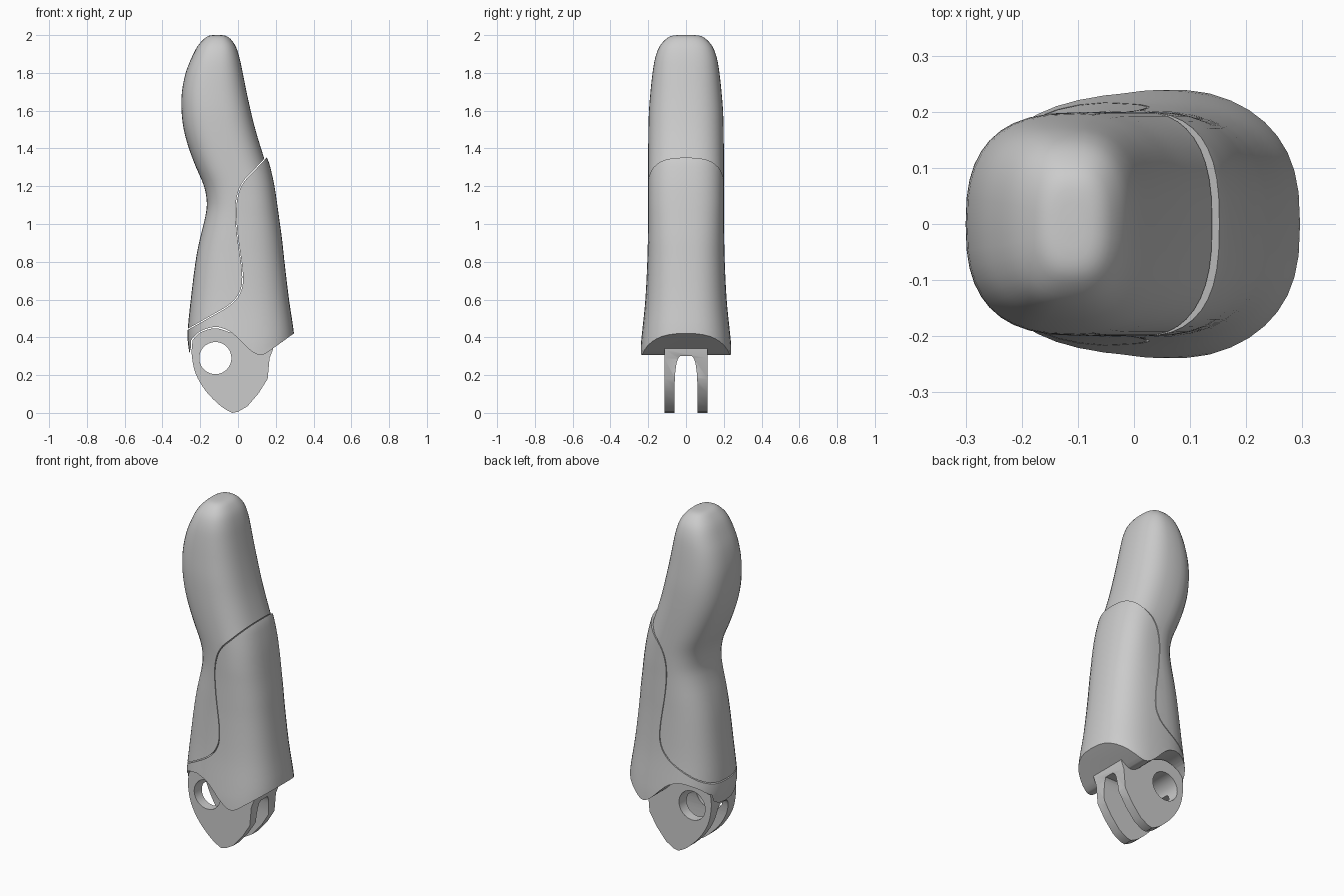
import bpy, bmesh, math
from mathutils import Vector

if "Cube" in bpy.data.objects:
    bpy.data.objects.remove(bpy.data.objects["Cube"])


def spline(pts, n=4):
    """Catmull-Rom curve through points of any dimension."""
    out = []
    for i in range(len(pts) - 1):
        p0, p1, p2, p3 = pts[max(i - 1, 0)], pts[i], pts[i + 1], pts[min(i + 2, len(pts) - 1)]
        for k in range(n):
            t = k / n
            out.append(tuple(0.5 * (2 * b + (c - a) * t + (2 * a - 5 * b + 4 * c - d) * t * t
                                    + (3 * b - a - 3 * c + d) * t ** 3)
                             for a, b, c, d in zip(p0, p1, p2, p3)))
    return out + [tuple(pts[-1])]


def finish(name, bm):
    bmesh.ops.recalc_face_normals(bm, faces=bm.faces)
    me = bpy.data.meshes.new(name)
    bm.to_mesh(me)
    bm.free()
    ob = bpy.data.objects.new(name, me)
    bpy.context.collection.objects.link(ob)
    return ob


def prism(name, pts, half, axis='y'):
    """Extrude a side profile symmetrically along y (or along x)."""
    bm = bmesh.new()
    place = (lambda u, z, s: (u, s, z)) if axis == 'y' else (lambda u, z, s: (s, u, z))
    a = [bm.verts.new(place(u, z, -half)) for u, z in pts]
    b = [bm.verts.new(place(u, z, half)) for u, z in pts]
    bm.faces.new(a)
    bm.faces.new(b)
    for i in range(len(pts)):
        j = (i + 1) % len(pts)
        bm.faces.new((a[i], a[j], b[j], b[i]))
    return finish(name, bm)


def loft(name, rows, sides=40, power=2.6):
    """Stack rounded-square rings: rows of (z, left x, right x, half width y)."""
    bm = bmesh.new()
    rings = []
    for z, l, r, w in spline(rows, 3):
        ring = []
        for i in range(sides):
            a = 2 * math.pi * i / sides
            c, s = math.cos(a), math.sin(a)
            x = (l + r) / 2 + (r - l) / 2 * math.copysign(abs(c) ** (2 / power), c)
            ring.append(bm.verts.new((x, w * math.copysign(abs(s) ** (2 / power), s), z)))
        rings.append(ring)
    for a, b in zip(rings, rings[1:]):
        for i in range(sides):
            j = (i + 1) % sides
            bm.faces.new((a[i], a[j], b[j], b[i]))
    bm.faces.new(rings[0])
    bm.faces.new(rings[-1])
    return finish(name, bm)


def cut(ob, tool, op):
    m = ob.modifiers.new(op, 'BOOLEAN')
    m.operation, m.object, m.solver = op, tool, 'EXACT'
    bpy.context.view_layer.objects.active = ob
    bpy.ops.object.modifier_apply(modifier=m.name)
    bpy.data.objects.remove(tool)


def shade(ob, deg=30):
    bpy.ops.object.select_all(action='DESELECT')
    ob.select_set(True)
    bpy.context.view_layer.objects.active = ob
    bpy.ops.object.shade_smooth_by_angle(angle=math.radians(deg))


# Shared S-shaped seam between the soft pad and the outer shell (x, z)
seam = spline([(0.4, 1.62), (0.16, 1.36), (0.09, 1.285), (0.03, 1.22), (0.0, 1.15), (-0.01, 1.06),
               (0.0, 0.93), (0.025, 0.75), (0.018, 0.65), (-0.035, 0.575), (-0.15, 0.505),
               (-0.265, 0.44), (-0.5, 0.31)])

# Fingertip pad
low = [(0.28, -0.25, 0.30, 0.243), (0.36, -0.264, 0.299, 0.239), (0.44, -0.266, 0.294, 0.231),
       (0.6, -0.25, 0.27, 0.215), (0.8, -0.225, 0.246, 0.205), (0.92, -0.202, 0.233, 0.202),
       (1.03, -0.175, 0.218, 0.2), (1.11, -0.165, 0.207, 0.2), (1.2, -0.18, 0.193, 0.2)]
pad = loft("fingertip_pad", low + [
    (1.3, -0.222, 0.155, 0.2), (1.4, -0.26, 0.122, 0.2), (1.5, -0.287, 0.092, 0.199),
    (1.6, -0.299, 0.067, 0.196), (1.7, -0.297, 0.045, 0.188), (1.8, -0.277, 0.025, 0.177),
    (1.88, -0.246, 0.008, 0.163), (1.94, -0.215, -0.012, 0.14), (1.98, -0.18, -0.04, 0.105),
    (1.996, -0.155, -0.065, 0.075), (2.0, -0.13, -0.09, 0.04)])
gap = 0.004
cut(pad, prism("pad_region", [(x - gap, z + gap) for x, z in seam] + [(-0.5, 2.2), (0.4, 2.2)], 0.5),
    'INTERSECT')
shade(pad)

# Outer shell wrapping the back, with a wavy lower edge
shell = loft("back_shell", low + [(1.28, -0.215, 0.176, 0.201), (1.34, -0.24, 0.158, 0.201),
                                  (1.4, -0.26, 0.125, 0.2)])
edge = spline([(-0.249, 0.385), (-0.2, 0.432), (-0.12, 0.455), (-0.05, 0.435), (0.0, 0.395),
               (0.05, 0.345), (0.09, 0.315), (0.125, 0.307), (0.155, 0.32)])
cut(shell, prism("shell_region", seam + [(-0.5, 0.30), (-0.26, 0.30), (-0.25, 0.345)] + edge
                 + [(0.295, 0.42), (0.45, 0.535)], 0.5), 'INTERSECT')
shade(shell)

# Hinge tongue: pointed profile, split into two lugs with a pin hole
left = spline([(-0.03, 0.0), (-0.09, 0.035), (-0.17, 0.115), (-0.225, 0.21), (-0.245, 0.31), (-0.24, 0.385)])
top = spline([(-0.24, 0.385), (-0.2, 0.425), (-0.12, 0.448), (-0.04, 0.425)])[1:]
hinge = prism("hinge_lugs", left + top + [(0.18, 0.4), (0.185, 0.335), (0.167, 0.29), (0.157, 0.18),
                                          (0.11, 0.105), (0.05, 0.035), (0.0, 0.006)], 0.115)
half = spline([(0.06, -0.1), (0.06, 0.15), (0.055, 0.23), (0.045, 0.28), (0.03, 0.302)], 3)
cut(hinge, prism("slot", half + [(-y, z) for y, z in reversed(half)], 0.5, 'x'), 'DIFFERENCE')
hole = [(-0.12 + 0.085 * math.cos(i * math.pi / 20), 0.29 + 0.085 * math.sin(i * math.pi / 20))
        for i in range(40)]
cut(hinge, prism("pin_hole", hole, 0.5), 'DIFFERENCE')
shade(hinge)
